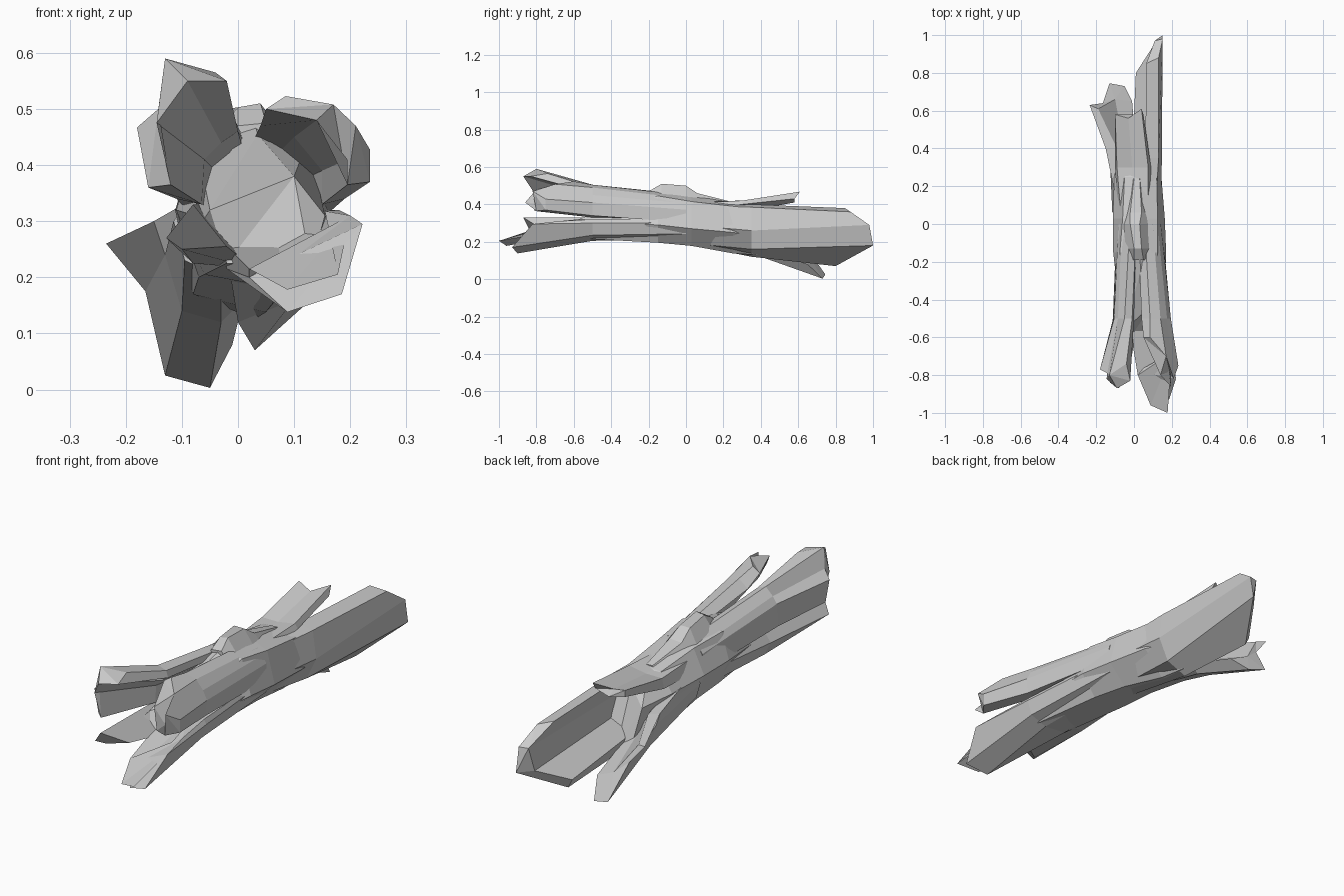
import bpy, bmesh


def strand(name, *rings):
    """Loft flat-faced wood between cross-sections along y.
    Ring = (y, [(x, z) or (x, z, own_y), ...])."""
    bm = bmesh.new()
    loops = []
    for y, pts in rings:
        loops.append([bm.verts.new((p[0], p[2] if len(p) > 2 else y, p[1])) for p in pts])
    for a, b in zip(loops, loops[1:]):
        n = len(a)
        for i in range(n):
            j = (i + 1) % n
            bm.faces.new((a[i], a[j], b[j], b[i]))
    caps = [bm.faces.new(loops[0]), bm.faces.new(loops[-1])]
    bmesh.ops.triangulate(bm, faces=caps)
    bmesh.ops.recalc_face_normals(bm, faces=bm.faces)
    me = bpy.data.meshes.new(name)
    bm.to_mesh(me)
    bm.free()
    ob = bpy.data.objects.new(name, me)
    bpy.context.collection.objects.link(ob)
    return ob


def root(y, pts, k=.86, cx=.03, cz=.32):
    """Root of a splinter, pulled in towards the log axis so it is buried in the core."""
    return (y, [(cx + (x - cx) * k, cz + (z - cz) * k) for x, z in pts])


# solid heart of the log, broken on a slant at both ends
strand("log_core",
       (-.6, [(.035, .455, -.25), (-.05, .32, -.56), (-.06, .305), (-.02, .225), (.13, .22),
              (.155, .31), (.1, .38, -.425)]),
       (-.15, [(.03, .473), (-.075, .44), (-.11, .32), (-.06, .205), (.1, .195), (.17, .29), (.125, .445)]),
       (.03, [(.03, .455), (-.06, .43), (-.112, .32), (-.07, .2), (.08, .178), (.163, .27), (.125, .415)]),
       (.25, [(.03, .41), (-.05, .405), (-.105, .32), (-.08, .17), (.05, .138), (.145, .25), (.12, .39)]),
       (.4, [(.03, .36, .35), (-.04, .36, .35), (-.06, .3), (-.05, .17, .45), (.03, .125, .45),
             (.1, .22, .45), (.1, .34)]))

# front splinters: curved shells of outer wood
strand("front_upper_left_splinter",
       (-.8, [(-.02, .55, -.83), (-.04, .565, -.74), (-.13, .59), (-.142, .5, -.79), (-.18, .467, -.77),
              (-.16, .36, -.77), (-.12, .365, -.81), (-.145, .475, -.82), (-.09, .55, -.87)]),
       (-.5, [(0, .46), (-.01, .49), (-.05, .505), (-.085, .47), (-.105, .44), (-.11, .34),
              (-.065, .33), (-.06, .41), (-.03, .44)]),
       root(0, [(.01, .43), (.01, .46), (-.03, .475), (-.08, .44), (-.1, .41), (-.11, .32),
                (-.03, .32), (-.03, .38), (0, .41)]))

strand("front_upper_right_splinter",
       (-.75, [(.05, .5, -.6), (.085, .523, -.6), (.17, .508, -.7), (.21, .47, -.82), (.235, .428),
               (.235, .37), (.195, .365, -.8), (.195, .41, -.86), (.14, .48, -.8)]),
       (-.5, [(.04, .47), (.085, .505), (.14, .49), (.175, .45), (.195, .41), (.19, .34),
              (.15, .33), (.15, .39), (.1, .45)]),
       root(0, [(.02, .45), (.06, .47), (.11, .45), (.14, .42), (.16, .38), (.167, .3),
                (.1, .3), (.1, .37), (.06, .42)]))

strand("front_lower_right_splinter",
       (-.85, [(.155, .318, -.6), (.2, .31, -.68), (.222, .295, -.82), (.185, .17, -.93),
               (.088, .138, -.9), (.02, .2, -.78), (.02, .215, -.8), (.088, .178, -.96), (.178, .205, -1)]),
       (-.5, [(.155, .32), (.18, .32), (.192, .3), (.17, .235), (.09, .205), (-.02, .215),
              (-.03, .265), (.07, .265), (.13, .29)]),
       root(0, [(.155, .33), (.165, .32), (.17, .3), (.16, .23), (.08, .2), (-.03, .21), (-.03, .3),
                (.05, .32), (.1, .33)]))

strand("front_lower_left_splinter",
       (-.8, [(-.08, .33, -.87), (-.128, .27, -.84), (-.1, .25), (-.02, .255, -.75)]),
       (-.45, [(-.075, .33), (-.11, .285), (-.08, .225), (.03, .215)]),
       root(0, [(-.08, .38), (-.112, .31), (-.08, .22), (0, .2)]))

# rear splinters
strand("rear_right_slab",
       root(-.05, [(.04, .44), (.12, .41), (.165, .29), (.08, .18), (-.02, .18), (-.02, .25),
                   (.06, .3), (.05, .38)]),
       (.35, [(.06, .4), (.13, .385), (.147, .26), (.1, .16), (0, .12), (-.01, .18),
              (.07, .24), (.07, .33)]),
       (.9, [(.065, .38, .85), (.13, .36, .88), (.152, .29, .98), (.152, .18, 1), (.03, .07, .8),
             (.01, .11, .8), (.1, .18, .94), (.11, .29, .97)]))

strand("rear_lower_left_splinter",
       (.06, [(-.08, .34), (-.115, .3), (-.095, .23), (-.03, .2), (.02, .2), (0, .3), (-.04, .33)]),
       (.4, [(-.15, .3), (-.13, .24), (-.1, .14), (-.03, .12), (.01, .16), (-.05, .2), (-.09, .28)]),
       (.7, [(-.235, .26, .63), (-.165, .175, .64), (-.13, .025, .745), (-.05, .003, .73),
             (-.01, .08, .65), (-.1, .12, .66), (-.19, .25, .61)]))

strand("rear_top_splinter",
       root(0, [(-.08, .41), (0, .43), (.08, .42), (.1, .36), (0, .34), (-.1, .34)]),
       (.3, [(-.09, .405), (-.01, .405), (.075, .42), (.09, .4), (0, .36), (-.1, .36)]),
       (.58, [(-.1, .46), (-.03, .44, .56), (.04, .468, .61), (.05, .43), (-.02, .41), (-.1, .43)]))

# bark lump on top
strand("top_knot",
       (-.19, [(-.03, .42), (0, .47), (.05, .475), (.09, .42)]),
       (-.13, [(-.057, .43), (0, .503), (.04, .51), (.1, .43)]),
       (0, [(-.06, .42), (-.02, .5), (.03, .5), (.09, .42)]),
       (.06, [(-.055, .4), (-.02, .455), (.04, .46), (.09, .4)]),
       (.24, [(-.03, .37), (0, .415), (.03, .415), (.05, .37)]))
